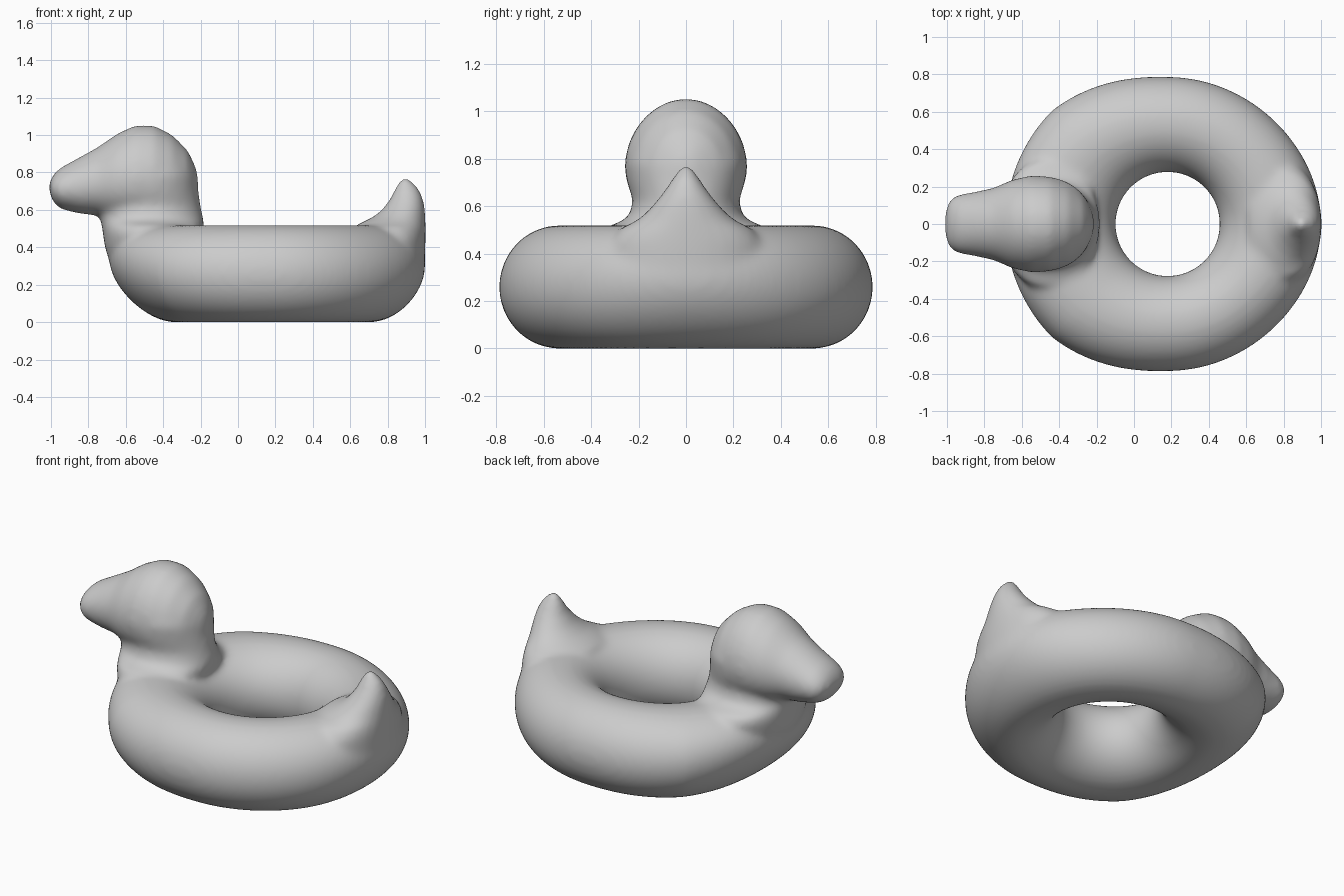
import bpy, bmesh
from math import sin, cos, pi
from mathutils import Vector

cube = bpy.data.objects.get("Cube")
if cube:
    bpy.data.objects.remove(cube)

vinyl = bpy.data.materials.new("grey vinyl")
vinyl.use_nodes = True
grey = (0.6, 0.6, 0.6, 1)
vinyl.diffuse_color = grey
vinyl.node_tree.nodes["Principled BSDF"].inputs["Base Color"].default_value = grey

bm = bmesh.new()
SEG = 48


def bridge(a, b):
    for i in range(len(a)):
        j = (i + 1) % len(a)
        bm.faces.new((a[i], a[j], b[j], b[i]))


def loft(sections, place):
    """Closed skin through elliptical sections (station, low, high, half width)."""
    rings = []
    for s, low, high, half in sections:
        mid, rad = (low + high) / 2, (high - low) / 2
        rings.append([bm.verts.new(place(s, mid + rad * cos(t), half * sin(t)))
                      for t in (2 * pi * i / SEG for i in range(SEG))])
    for a, b in zip(rings, rings[1:]):
        bridge(a, b)
    bm.faces.new(rings[0][::-1])
    bm.faces.new(rings[-1])


def along_x(s, u, v):
    # slightly egg shaped: narrower toward the crown
    return Vector((s, v * (1.19 - 0.25 * u), u))


def along_z(s, u, v):
    return Vector((u, v, s))


# Swim ring: round tube, fuller toward the chest, its outer wall leaning out
# at the chest and tail
rings = []
for i in range(96):
    a = 2 * pi * i / 96
    c = cos(a)
    if c > 0:
        outer, lean = 0.787 + 0.03 * c ** 4, 0.2 * c ** 8
    else:
        outer = 0.787 + 0.08 * min(1, -c * 1.4) ** 1.5 - 0.015 * c ** 8
        lean = 0.4 * c ** 4
    inner = 0.278
    mid, rad = (outer + inner) / 2, (outer - inner) / 2
    ring = []
    for k in range(SEG):
        t = 2 * pi * k / SEG
        h = 0.26 * sin(t)
        r = mid + rad * cos(t) + lean * h * (1 + cos(t)) / 2
        ring.append(bm.verts.new((0.18 + r * c, r * sin(a), 0.259 + h)))
    rings.append(ring)
for i, ring in enumerate(rings):
    bridge(ring, rings[(i + 1) % len(rings)])

# Head and bill, from bill tip to nape
loft([(-1.008, .69, .75, .07), (-.987, .64, .79, .125), (-.95, .605, .825, .153),
      (-.85, .58, .88, .171), (-.75, .57, .935, .193), (-.65, .54, 1.005, .238),
      (-.55, .52, 1.052, .26), (-.45, .51, 1.052, .255), (-.35, .52, 1.0, .218),
      (-.27, .57, .92, .155), (-.23, .64, .84, .08), (-.213, .7, .78, .03)], along_x)

# Neck and breast, flaring into the ring
loft([(.2, -.6, -.3, .2), (.3, -.68, -.24, .28), (.4, -.712, -.21, .34),
      (.47, -.722, -.19, .36), (.515, -.728, -.18, .33), (.535, -.733, -.182, .275),
      (.56, -.74, -.187, .238), (.62, -.75, -.2, .224),
      (.7, -.75, -.212, .245), (.78, -.7, -.22, .25), (.86, -.67, -.25, .225)], along_z)

# Upturned tail, flaring into the ring
loft([(.15, .7, .94, .15), (.25, .66, .988, .28), (.35, .64, 1.0, .33),
      (.45, .62, 1.003, .32), (.505, .61, 1.003, .28), (.53, .655, 1.003, .225),
      (.56, .72, 1.002, .182), (.6, .77, 1.0, .143), (.66, .815, .99, .095),
      (.715, .838, .967, .058), (.752, .86, .93, .035), (.77, .88, .91, .015)], along_z)

bmesh.ops.recalc_face_normals(bm, faces=bm.faces)
mesh = bpy.data.meshes.new("duck_swim_ring")
bm.to_mesh(mesh)
bm.free()
mesh.materials.append(vinyl)
duck = bpy.data.objects.new("duck_swim_ring", mesh)
bpy.context.collection.objects.link(duck)

# Fuse the parts into one skin and soften the joins
fuse = duck.modifiers.new("fuse", 'REMESH')
fuse.mode = 'VOXEL'
fuse.voxel_size = 0.016
fuse.use_smooth_shade = True
soften = duck.modifiers.new("soften", 'SMOOTH')
soften.factor = 0.5
soften.iterations = 18
